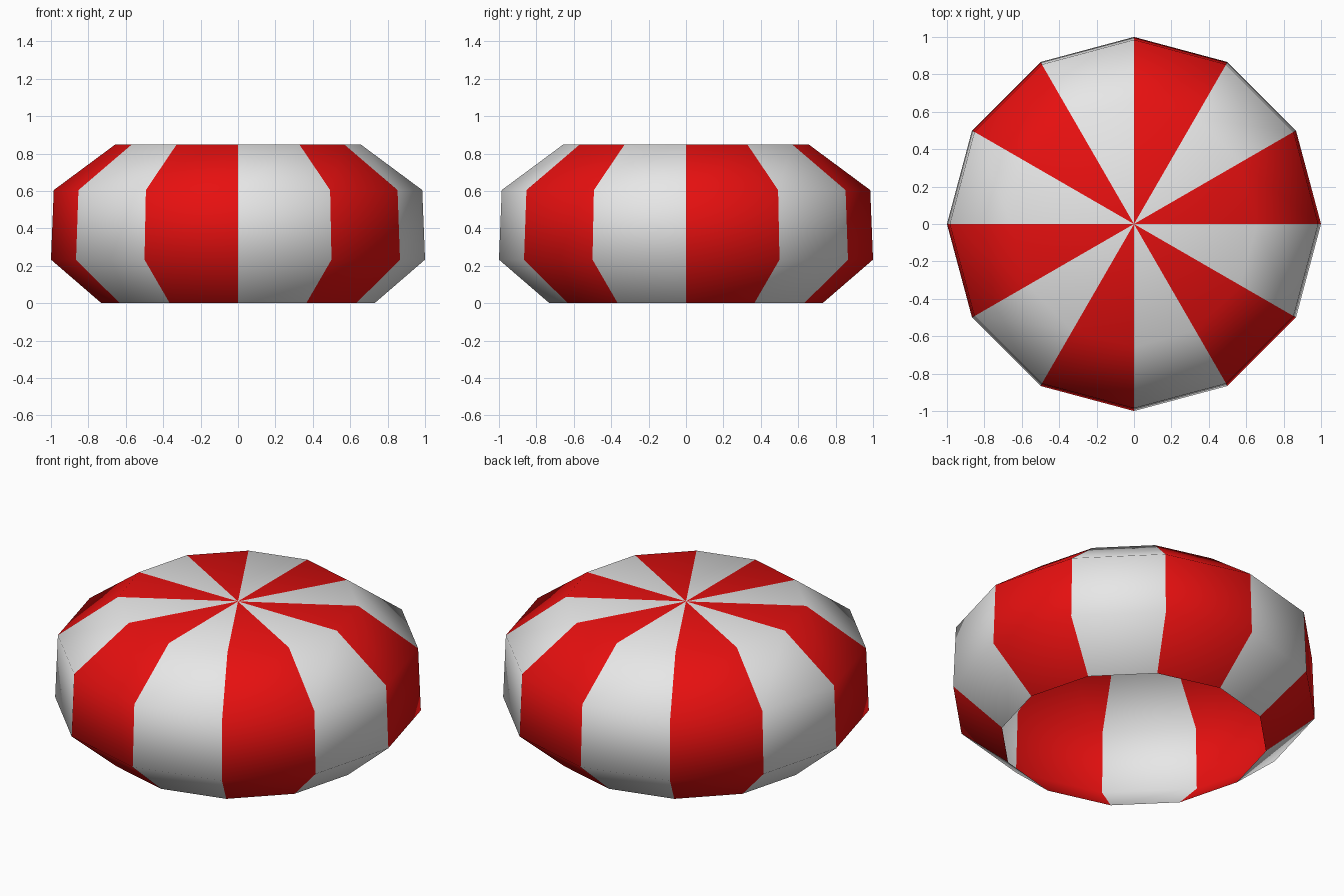
import bpy, bmesh, math

if "Cube" in bpy.data.objects:
    bpy.data.objects.remove(bpy.data.objects["Cube"])

SIDES = 12
# (radius, height) from the open bottom rim up to the flat top
PROFILE = [(0.73, 0.0), (1.0, 0.233), (0.985, 0.605), (0.657, 0.848)]


def material(name, rgb):
    m = bpy.data.materials.new(name)
    m.diffuse_color = (*rgb, 1.0)
    m.use_nodes = True
    m.node_tree.nodes["Principled BSDF"].inputs["Base Color"].default_value = m.diffuse_color
    return m


bm = bmesh.new()
rings = []
for r, z in PROFILE:
    rings.append([bm.verts.new((r * math.cos(2 * math.pi * i / SIDES),
                                r * math.sin(2 * math.pi * i / SIDES), z))
                  for i in range(SIDES)])
centre = bm.verts.new((0, 0, PROFILE[-1][1]))

# one stripe per side: wall bands plus a wedge of the top
for i in range(SIDES):
    j = (i + 1) % SIDES
    stripe = [bm.faces.new((lo[i], lo[j], hi[j], hi[i]))
              for lo, hi in zip(rings, rings[1:])]
    stripe.append(bm.faces.new((rings[-1][i], rings[-1][j], centre)))
    for f in stripe:
        f.material_index = i % 2
        f.smooth = True

# striped shell, open underneath
mesh = bpy.data.meshes.new("striped_shell")
bm.to_mesh(mesh)
bm.free()
mesh.materials.append(material("red", (0.8, 0.005, 0.005)))
mesh.materials.append(material("white", (0.8, 0.8, 0.8)))
shell = bpy.data.objects.new("striped_shell", mesh)
bpy.context.collection.objects.link(shell)
